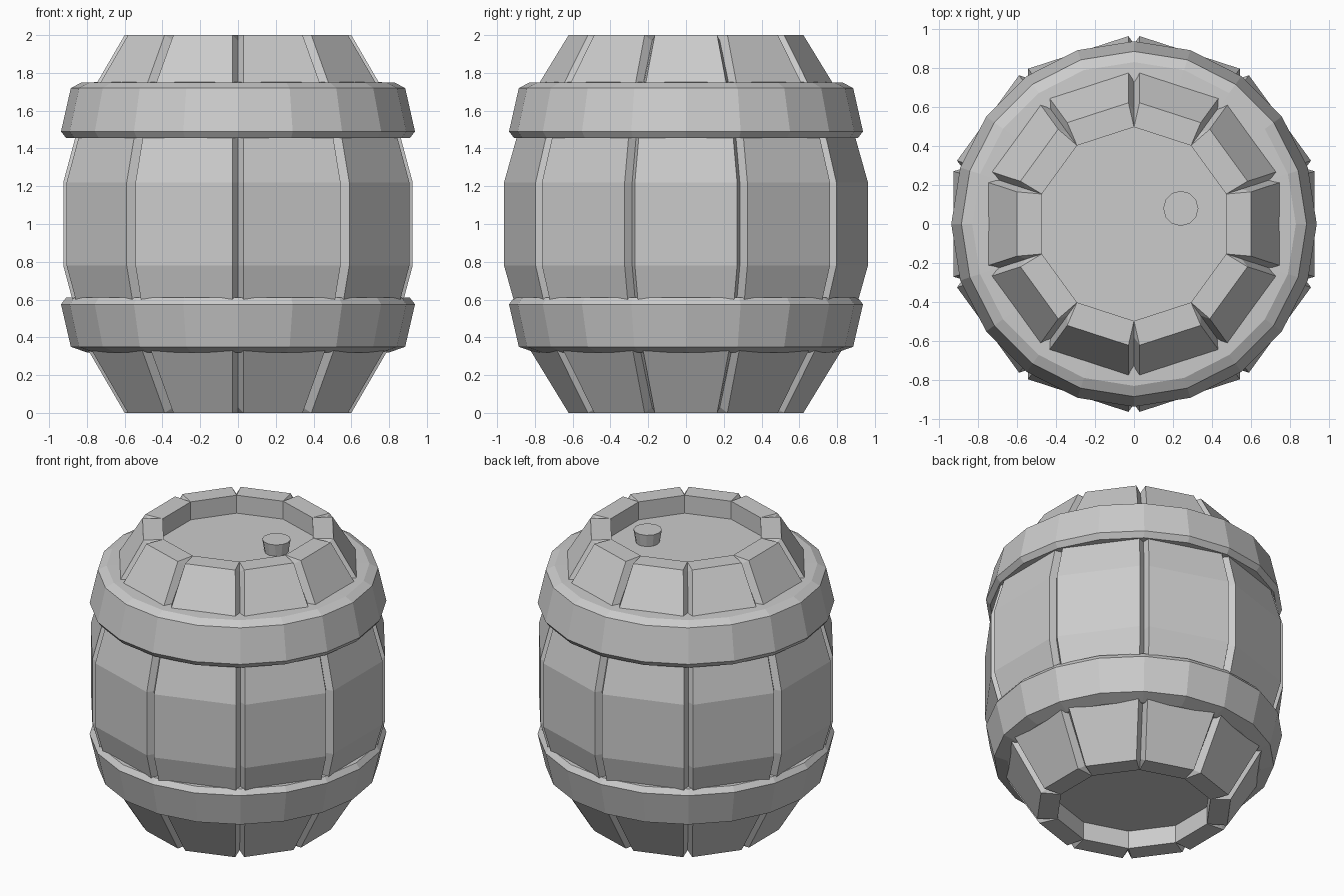
import bpy, bmesh
from math import sin, cos, tan, pi, radians
from mathutils import Matrix

if "Cube" in bpy.data.objects:
    bpy.data.objects.remove(bpy.data.objects["Cube"])

STAVES = 10
HALF = pi / STAVES
GROOVE_W, GROOVE_D = 0.03, 0.05
R_IN = 0.497                       # inner corner radius of the rim
LID_Z = 1.875


def finish(bm, name):
    bmesh.ops.remove_doubles(bm, verts=bm.verts, dist=1e-4)
    bmesh.ops.recalc_face_normals(bm, faces=bm.faces)
    me = bpy.data.meshes.new(name)
    bm.to_mesh(me)
    bm.free()
    ob = bpy.data.objects.new(name, me)
    bpy.context.collection.objects.link(ob)
    return ob


def polar(r, a, z):
    return (r * cos(a), r * sin(a), z)


# Staves: bulging strips with V grooves between them and a flat rim at each end
def make_staves():
    bm = bmesh.new()
    profile = [(0.60, 0), (0.815, 0.37), (0.925, 0.78),
               (0.925, 1.22), (0.815, 1.63), (0.60, 2)]   # face distance, z
    for i in range(STAVES):
        rows = []
        for a, z in profile:
            edge = a * tan(HALF) - GROOVE_W
            floor = a / cos(HALF) - GROOVE_D
            fz = min(max(z, 0.03), 1.97)
            rows.append([polar(floor, -HALF, fz), (a, -edge, z),
                         (a, edge, z), polar(floor, HALF, fz)])
        new = []

        def face(*pts):
            vs = [bm.verts.new(p) for p in pts]
            new.extend(vs)
            bm.faces.new(vs)

        for lo, hi in zip(rows, rows[1:]):
            for k in range(3):
                face(lo[k], lo[k + 1], hi[k + 1], hi[k])
        for row, z, lid in ((rows[0], 0, 2 - LID_Z), (rows[-1], 2, LID_Z)):
            a, b = polar(R_IN, -HALF, z), polar(R_IN, HALF, z)
            face(row[1], row[2], b, a)
            face(row[0], row[1], a)
            face(row[2], row[3], b)
            face(a, b, polar(R_IN, HALF, lid), polar(R_IN, -HALF, lid))
        bmesh.ops.rotate(bm, verts=new, cent=(0, 0, 0),
                         matrix=Matrix.Rotation(2 * HALF * i, 3, 'Z'))
    # Recessed end boards
    for z in (2 - LID_Z, LID_Z):
        bm.faces.new([bm.verts.new(polar(R_IN, HALF * (2 * i + 1), z))
                      for i in range(STAVES)])
    return finish(bm, "barrel_staves")


# Hoops: closed profile turned round the axis
def make_hoop(name, profile, sides=20):
    bm = bmesh.new()
    rings = [[bm.verts.new(polar(r, 2 * pi * i / sides, z)) for i in range(sides)]
             for r, z in profile]
    for k, ring in enumerate(rings):
        nxt = rings[(k + 1) % len(rings)]
        for i in range(sides):
            j = (i + 1) % sides
            bm.faces.new((ring[i], ring[j], nxt[j], nxt[i]))
    return finish(bm, name)


make_staves()
make_hoop("upper_hoop", [(0.72, 1.752), (0.83, 1.748), (0.885, 1.72),
                         (0.937, 1.49), (0.91, 1.455), (0.82, 1.455)])
make_hoop("lower_hoop", [(0.82, 0.61), (0.91, 0.61), (0.937, 0.575),
                         (0.885, 0.35), (0.80, 0.32), (0.72, 0.32)])

# Bung on the lid
bpy.ops.mesh.primitive_cone_add(vertices=12, radius1=0.075, radius2=0.09, depth=0.09,
                                location=(0.24, 0.08, LID_Z + 0.04))
bpy.context.object.name = "bung"
